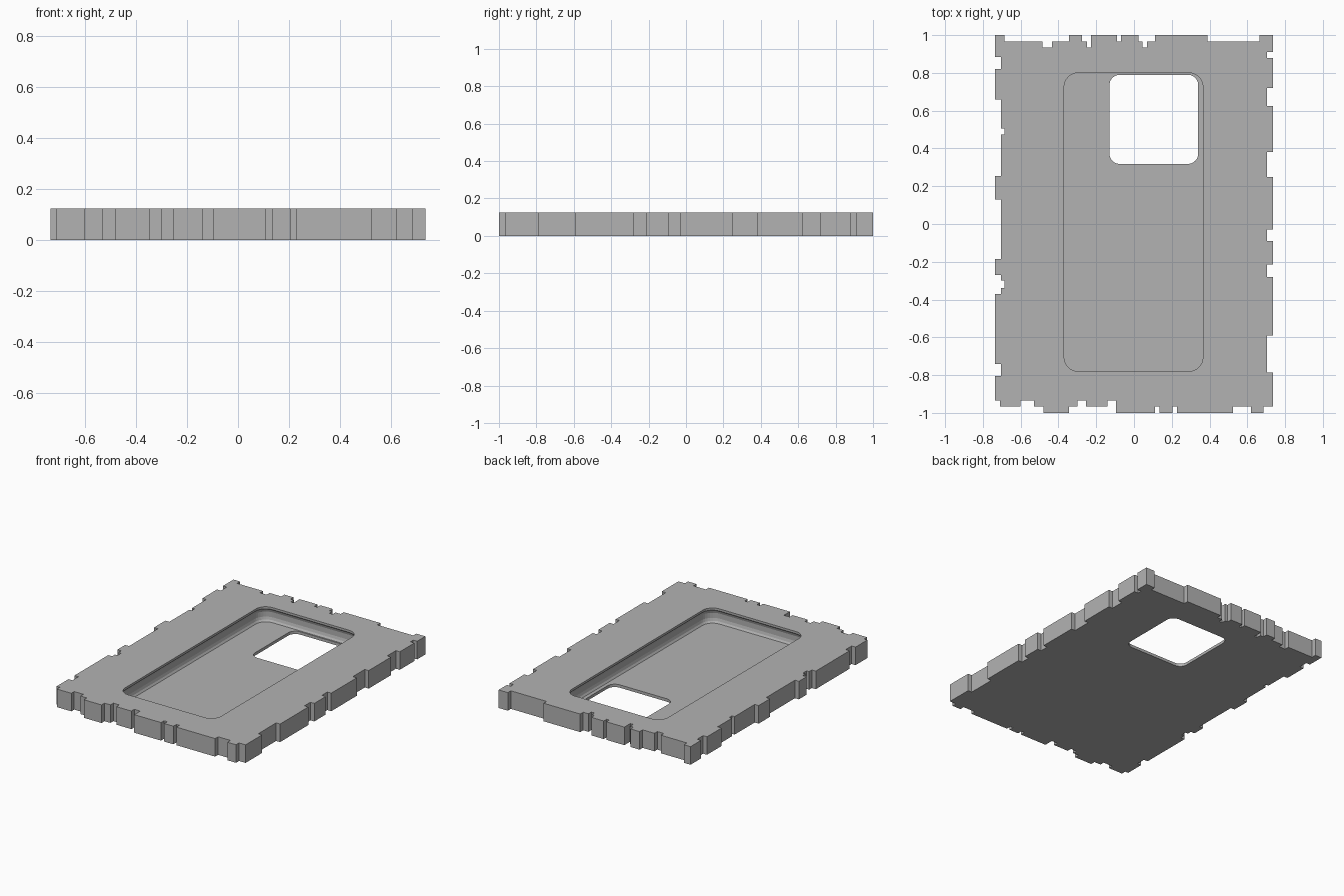
import bpy
import bmesh
import math

HEIGHT = 0.125
FLOOR = 0.02

default_cube = bpy.data.objects.get("Cube")
if default_cube:
    bpy.data.objects.remove(default_cube, do_unlink=True)

grey = bpy.data.materials.new("plain grey")
grey.use_nodes = True
grey.diffuse_color = (0.45, 0.45, 0.45, 1)
grey.node_tree.nodes["Principled BSDF"].inputs["Base Color"].default_value = grey.diffuse_color


def make_object(name, bm):
    bmesh.ops.recalc_face_normals(bm, faces=bm.faces)
    mesh = bpy.data.meshes.new(name)
    bm.to_mesh(mesh)
    bm.free()
    mesh.materials.append(grey)
    obj = bpy.data.objects.new(name, mesh)
    bpy.context.collection.objects.link(obj)
    return obj


def loft(name, rings):
    """Closed solid through a stack of (outline, height) rings."""
    bm = bmesh.new()
    loops = [[bm.verts.new((x, y, z)) for x, y in outline] for outline, z in rings]
    for lower, upper in zip(loops, loops[1:]):
        for i in range(len(lower)):
            j = (i + 1) % len(lower)
            bm.faces.new((lower[i], lower[j], upper[j], upper[i]))
    bm.faces.new(loops[0])
    bm.faces.new(loops[-1])
    return make_object(name, bm)


def rounded_rectangle(left, right, front, back, radius, segments=8):
    centres = ((right - radius, back - radius), (left + radius, back - radius),
               (left + radius, front + radius), (right - radius, front + radius))
    points = []
    for corner, (cx, cy) in enumerate(centres):
        for step in range(segments + 1):
            angle = math.pi / 2 * (corner + step / segments)
            points.append((cx + radius * math.cos(angle), cy + radius * math.sin(angle)))
    return points


def stepped_edge(start, steps, levels):
    """Castellated side as (along, across) points; a step is (letter, end)."""
    points = []
    for letter, end in steps:
        across = levels[letter]
        points += [(start, across), (end, across)]
        start = end
    return points


# Letters: o = outer line, m = shallow notch, i = deep notch
x_levels = {"o": 0.735, "m": 0.705, "i": 0.685}
y_levels = {"o": 1.0, "m": 0.967, "i": 0.935}

front_steps = [("i", -.71), ("m", -.6), ("i", -.53), ("m", -.48), ("o", -.345),
               ("m", -.3), ("i", -.255), ("m", -.14), ("i", -.095), ("o", .11),
               ("m", .135), ("o", .205), ("m", .228), ("o", .525), ("m", .62),
               ("o", .685), ("m", .735)]
right_steps = [("o", -.785), ("m", -.59), ("o", -.28), ("m", -.215), ("o", -.09),
               ("m", -.03), ("o", .25), ("m", .38), ("o", .625), ("m", .72),
               ("o", .88), ("m", .91), ("o", 1)]
back_steps = [("o", -.685), ("m", -.485), ("i", -.435), ("m", -.345), ("o", -.275),
              ("m", -.25), ("i", -.228), ("o", -.09), ("m", -.07), ("o", .025),
              ("m", .045), ("i", .07), ("m", .11), ("o", .39), ("m", .665), ("o", .735)]
left_steps = [("o", -.805), ("m", -.74), ("o", -.37), ("m", -.34), ("i", -.3),
              ("m", -.27), ("o", -.185), ("m", .13), ("o", .255), ("m", .475),
              ("i", .505), ("m", .66), ("o", .82), ("m", .885), ("o", 1)]

# Outline of the slab, walked anticlockwise
front = [(x, -y) for x, y in stepped_edge(-.735, front_steps, y_levels)]
right = [(x, y) for y, x in stepped_edge(-.967, right_steps, x_levels)]
back = stepped_edge(-.735, back_steps, y_levels)[::-1]
left = [(-x, y) for y, x in stepped_edge(-.935, left_steps, x_levels)][::-1]
outline = []
for point in front + right + back + left:
    if point not in outline:
        outline.append(point)

tray = loft("notched_tray", [(outline, 0), (outline, HEIGHT)])


def pocket_ring(grow):
    return rounded_rectangle(-.37 - grow, .365 + grow, -.78 - grow, .8 + grow, .075 + grow)


# Pocket with a bulging wall below a narrow overhanging lip
pocket = loft("pocket_cutter", [
    (pocket_ring(0), FLOOR),
    (pocket_ring(.009), FLOOR + .012),
    (pocket_ring(.014), FLOOR + .03),
    (pocket_ring(.014), HEIGHT - .04),
    (pocket_ring(.009), HEIGHT - .025),
    (pocket_ring(0), HEIGHT - .015),
    (pocket_ring(0), HEIGHT + .05),
])

# Window through the pocket floor
window_outline = rounded_rectangle(-.13, .34, .318, .79, .055)
window = loft("window_cutter", [(window_outline, -.05), (window_outline, FLOOR + .03)])

for cutter in (pocket, window):
    cutter.hide_render = True
    cut = tray.modifiers.new(cutter.name, "BOOLEAN")
    cut.operation = "DIFFERENCE"
    cut.solver = "EXACT"
    cut.object = cutter
    bpy.context.view_layer.objects.active = tray
    bpy.ops.object.modifier_apply(modifier=cut.name)
    bpy.data.objects.remove(cutter, do_unlink=True)
